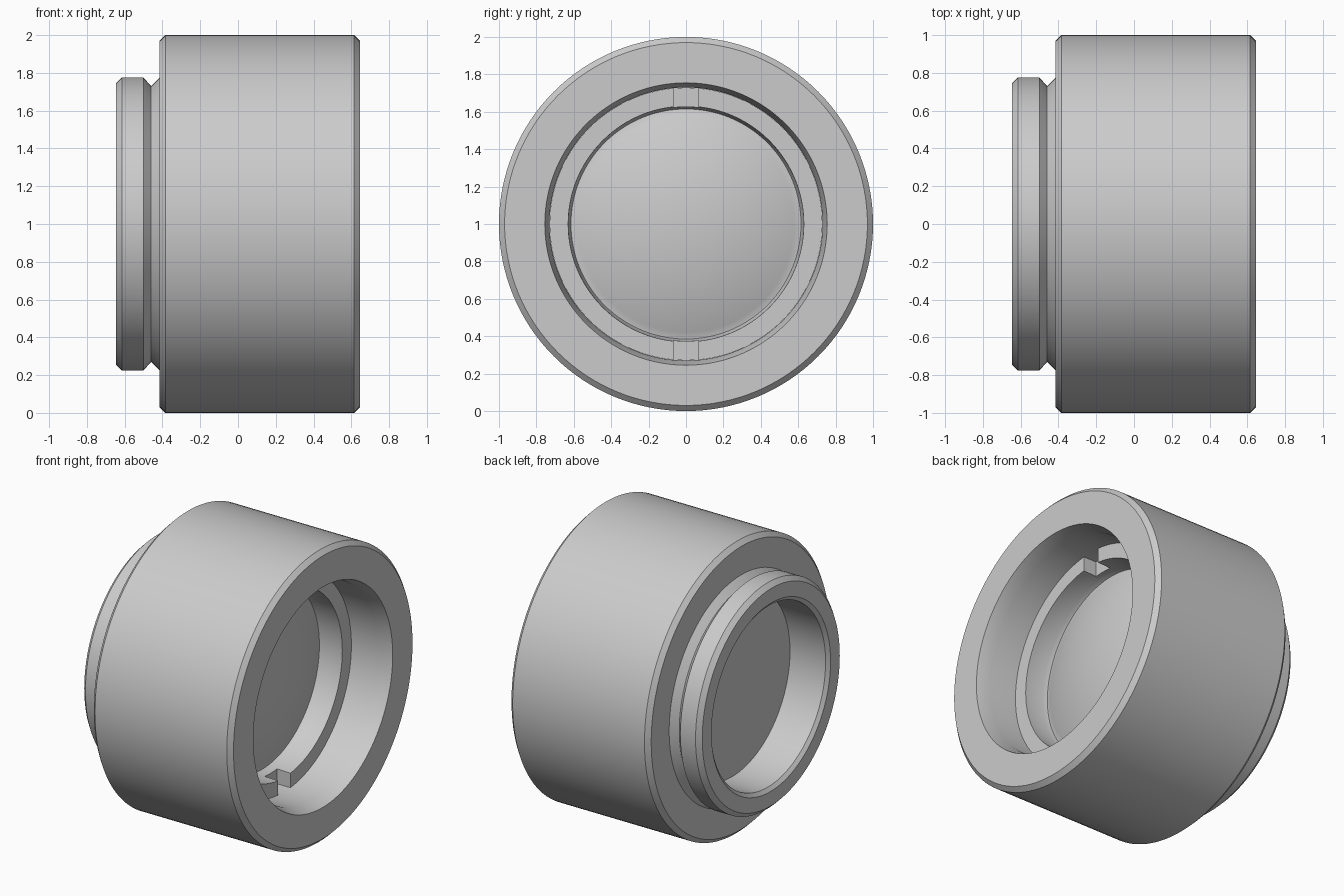
import bpy, bmesh, math
from mathutils import Vector

if "Cube" in bpy.data.objects:
    bpy.data.objects.remove(bpy.data.objects["Cube"], do_unlink=True)

grey = bpy.data.materials.new("satin_grey")
grey.use_nodes = True
grey.diffuse_color = (0.6, 0.6, 0.6, 1)
grey.node_tree.nodes["Principled BSDF"].inputs["Base Color"].default_value = (0.6, 0.6, 0.6, 1)

AXIS_Z = 1.0
SEGMENTS = 128


def add_object(name, bm):
    mesh = bpy.data.meshes.new(name)
    bm.to_mesh(mesh)
    bm.free()
    mesh.materials.append(grey)
    obj = bpy.data.objects.new(name, mesh)
    bpy.context.collection.objects.link(obj)
    return obj


def lathe(name, profile, closed):
    """Turn an (x, radius) profile around the lengthwise axis."""
    bm = bmesh.new()
    verts = [bm.verts.new((x, 0, AXIS_Z + r)) for x, r in profile]
    pairs = list(zip(verts, verts[1:]))
    if closed:
        pairs.append((verts[-1], verts[0]))
    edges = [bm.edges.new(p) for p in pairs]
    bmesh.ops.spin(bm, geom=verts + edges, cent=(0, 0, AXIS_Z), axis=(1, 0, 0),
                   angle=math.tau, steps=SEGMENTS, use_duplicate=False)
    bmesh.ops.remove_doubles(bm, verts=bm.verts, dist=0.0002)
    bmesh.ops.recalc_face_normals(bm, faces=bm.faces)
    return add_object(name, bm)


def select_only(obj):
    bpy.ops.object.select_all(action='DESELECT')
    obj.select_set(True)
    bpy.context.view_layer.objects.active = obj


# Housing: chamfered barrel, grooved neck and stepped bore
housing = lathe("housing", [
    (-0.645, 0.745), (-0.615, 0.775), (-0.50, 0.775), (-0.46, 0.73),
    (-0.415, 0.775), (-0.415, 0.97), (-0.385, 1.0), (0.615, 1.0),
    (0.645, 0.97), (0.645, 0.755), (0.55, 0.73), (-0.355, 0.73),
    (-0.355, 0.62), (-0.625, 0.62), (-0.645, 0.645)], True)

# Lens: flat back, domed front, hidden rim held under the ring
EDGE_X, EDGE_R, SAG = 0.185, 0.615, 0.12
radius = (EDGE_R ** 2 + SAG ** 2) / (2 * SAG)
half_angle = math.asin(EDGE_R / radius)
dome = []
for i in range(17):
    a = half_angle * (1 - i / 16)
    dome.append((EDGE_X + SAG - radius * (1 - math.cos(a)), radius * math.sin(a)))
lens = lathe("lens", [(-0.354, 0), (-0.354, 0.727), (EDGE_X, 0.727)] + dome, False)

# Retaining ring with two spanner slots
ring = lathe("retaining_ring", [
    (0.187, 0.615), (0.187, 0.729), (0.35, 0.729), (0.35, 0.63), (0.215, 0.625)], True)
bm = bmesh.new()
for side in (1, -1):
    slot = bmesh.ops.create_cube(bm, size=1)["verts"]
    bmesh.ops.scale(bm, vec=(0.2, 0.135, 0.25), verts=slot)
    bmesh.ops.translate(bm, vec=Vector((0.35, 0, AXIS_Z + side * 0.675)), verts=slot)
cutter = add_object("slot_cutter", bm)
cutter.hide_render = True
cut = ring.modifiers.new("slots", 'BOOLEAN')
cut.operation = 'DIFFERENCE'
cut.solver = 'EXACT'
cut.object = cutter
select_only(ring)
bpy.ops.object.modifier_apply(modifier=cut.name)
bpy.data.objects.remove(cutter, do_unlink=True)

# Smooth turned surfaces, crisp chamfers
for obj in (housing, lens, ring):
    select_only(obj)
    bpy.ops.object.shade_smooth_by_angle(angle=math.radians(25))
